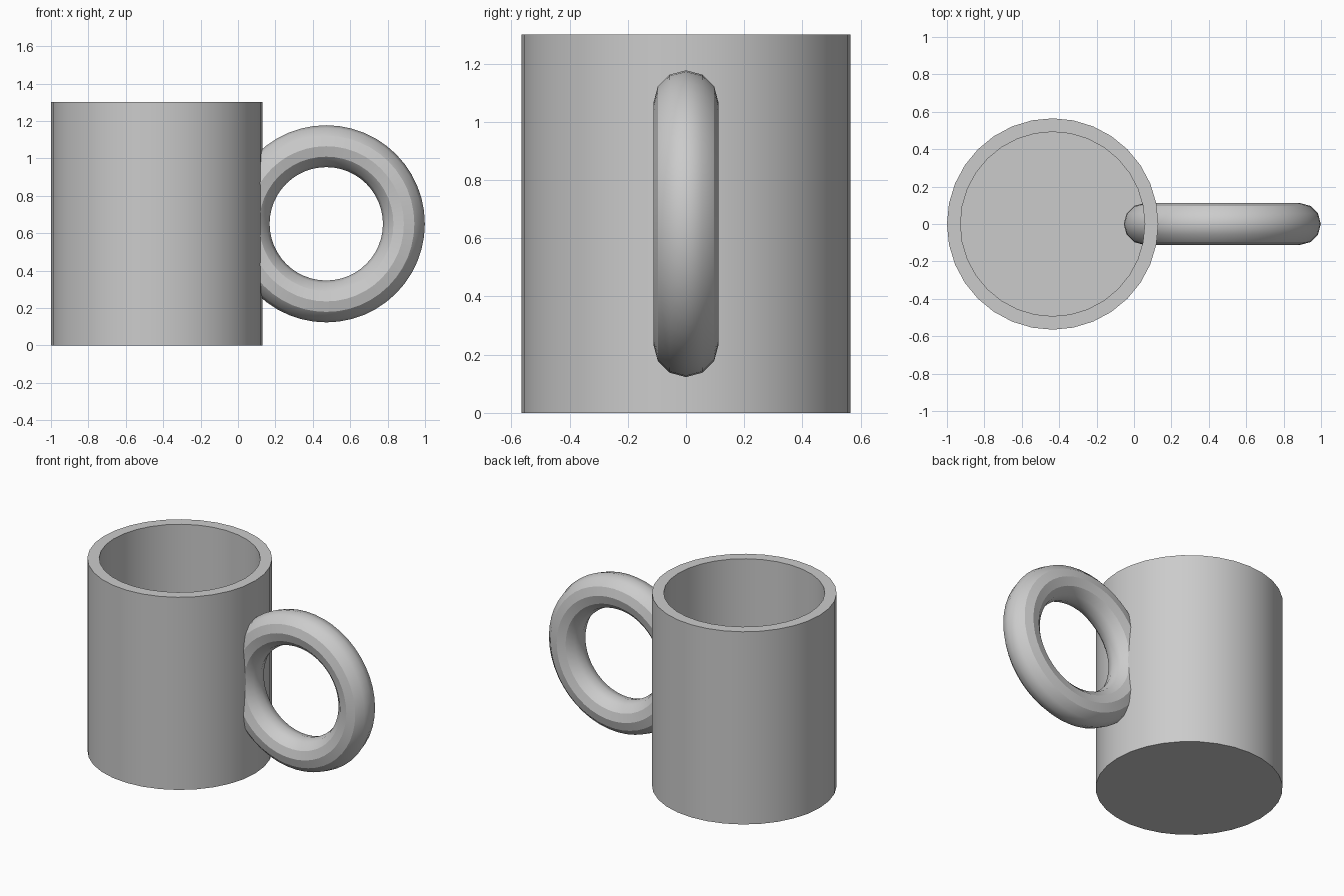
import bpy
import bmesh
import math

cube = bpy.data.objects.get("Cube")
if cube:
    bpy.data.objects.remove(cube, do_unlink=True)

# Plain grey ceramic
grey = bpy.data.materials.new("grey_ceramic")
grey.use_nodes = True
colour = (0.6, 0.6, 0.6, 1)
grey.diffuse_color = colour
grey.node_tree.nodes["Principled BSDF"].inputs["Base Color"].default_value = colour

RADIUS, HEIGHT, WALL, CUP_X = 0.565, 1.3, 0.072, -0.435


def finish(obj, name):
    obj.name = name
    obj.data.name = name
    obj.data.materials.clear()
    obj.data.materials.append(grey)
    bpy.ops.object.shade_smooth_by_angle(angle=math.radians(30))


# Cup body: a cylinder whose top is inset and pushed down to hollow it
bpy.ops.mesh.primitive_cylinder_add(vertices=32, radius=RADIUS, depth=HEIGHT,
                                    location=(CUP_X, 0, HEIGHT / 2))
cup = bpy.context.object
bm = bmesh.new()
bm.from_mesh(cup.data)
top = max(bm.faces, key=lambda f: f.calc_center_median().z)
bmesh.ops.inset_region(bm, faces=[top], thickness=WALL, use_even_offset=True)
well = bmesh.ops.extrude_discrete_faces(bm, faces=[top])["faces"][0]
bmesh.ops.translate(bm, verts=well.verts, vec=(0, 0, WALL - HEIGHT))
bm.to_mesh(cup.data)
bm.free()
finish(cup, "cup_body")

# Ring handle, passing through the cup wall
bpy.ops.mesh.primitive_torus_add(major_radius=0.415, minor_radius=0.112,
                                 major_segments=48, minor_segments=12,
                                 location=(0.472, 0, 0.65),
                                 rotation=(math.pi / 2, 0, 0))
finish(bpy.context.object, "ring_handle")
